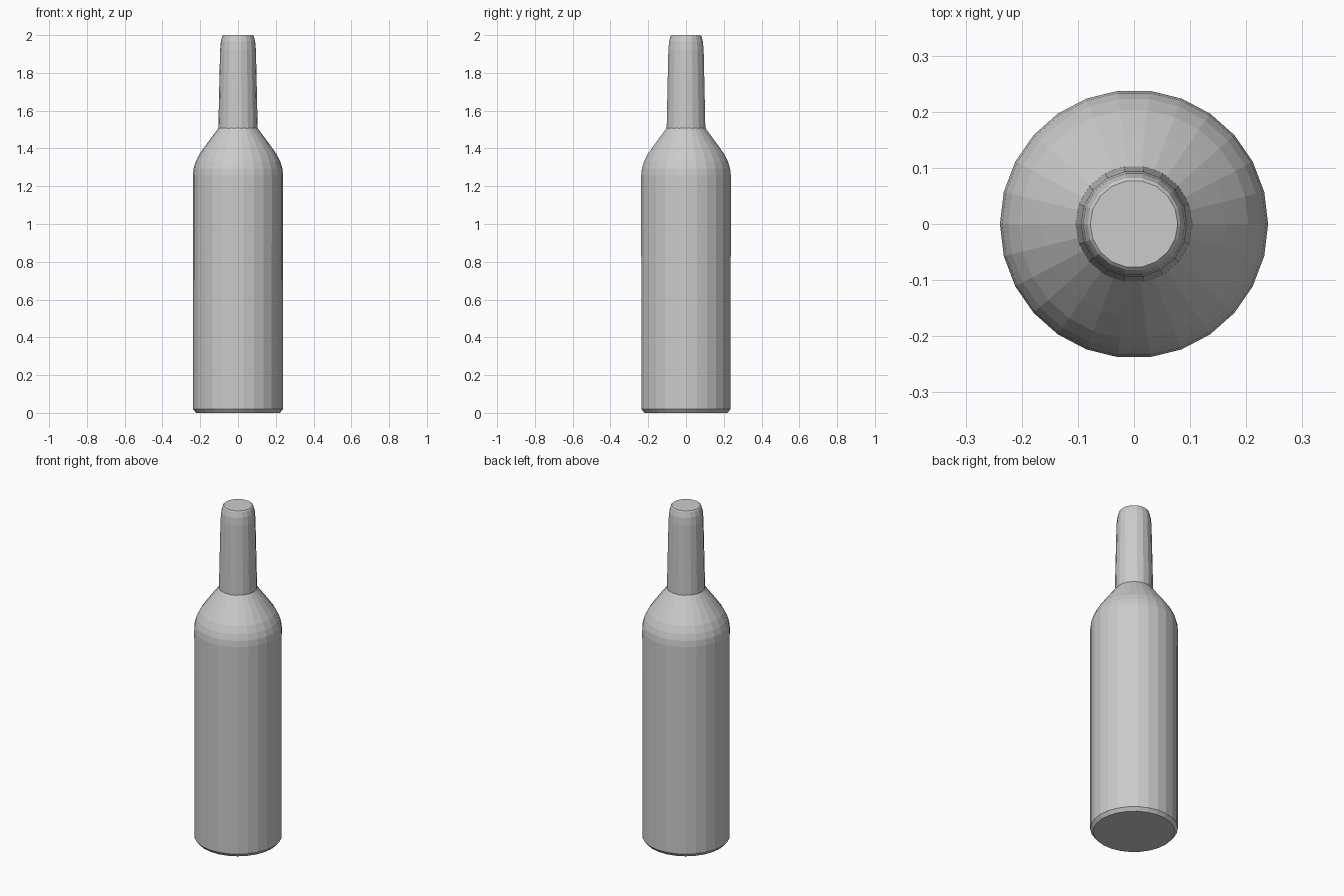
import bpy, bmesh
from math import cos, sin, tau

if "Cube" in bpy.data.objects:
    bpy.data.objects.remove(bpy.data.objects["Cube"])


def lathe(name, profile, sides):
    """Turn a (radius, height) profile around z, capping both ends."""
    bm = bmesh.new()
    rings = [[bm.verts.new((r * cos(tau * i / sides), r * sin(tau * i / sides), z))
              for i in range(sides)] for r, z in profile]
    for low, high in zip(rings, rings[1:]):
        for i in range(sides):
            j = (i + 1) % sides
            bm.faces.new((low[i], low[j], high[j], high[i]))
    bm.faces.new(rings[0][::-1])
    bm.faces.new(rings[-1])
    mesh = bpy.data.meshes.new(name)
    bm.to_mesh(mesh)
    bm.free()
    obj = bpy.data.objects.new(name, mesh)
    bpy.context.collection.objects.link(obj)
    return obj


# Body: chamfered foot, straight wall, rounded shoulder narrowing to the neck
lathe("bottle_body", [
    (0.222, 0.0), (0.238, 0.02), (0.239, 1.26), (0.235, 1.295),
    (0.224, 1.33), (0.204, 1.37), (0.165, 1.425), (0.103, 1.508)], 26)

# Neck: slight taper with a rounded-in closed mouth
lathe("bottle_neck", [
    (0.104, 1.506), (0.101, 1.65), (0.095, 1.92), (0.091, 1.965),
    (0.083, 1.995), (0.078, 2.0)], 18)
